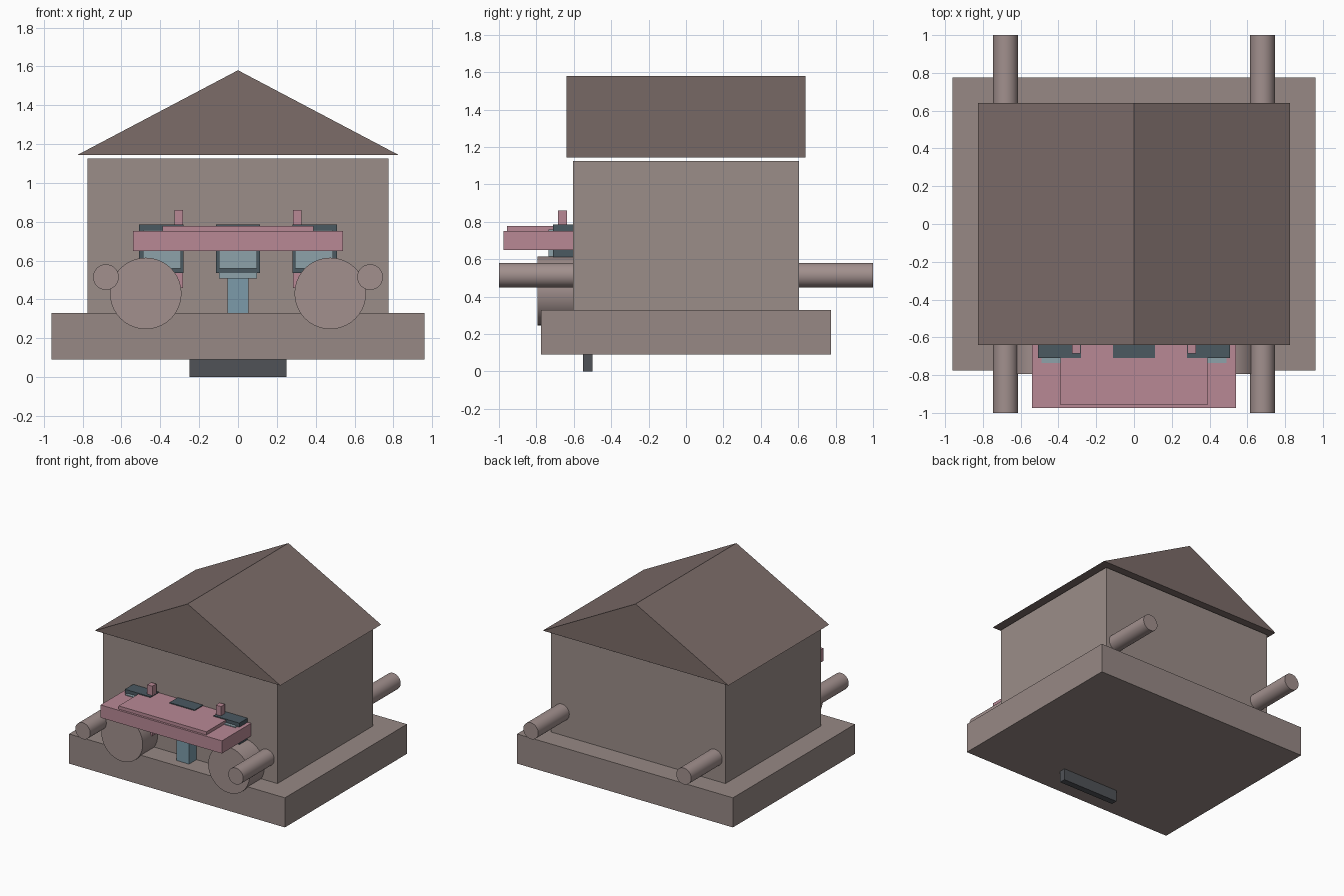
import bpy, bmesh, math
from mathutils import Matrix

if "Cube" in bpy.data.objects:
    bpy.data.objects.remove(bpy.data.objects["Cube"])


def material(name, rgb):
    m = bpy.data.materials.new(name)
    m.diffuse_color = (*rgb, 1)
    m.use_nodes = True
    m.node_tree.nodes["Principled BSDF"].inputs["Base Color"].default_value = m.diffuse_color
    return m


STONE = material("stone", (0.31, 0.25, 0.235))
WALL = material("wall", (0.33, 0.27, 0.25))
ROOF = material("roof", (0.20, 0.15, 0.14))
WOOD = material("log", (0.36, 0.28, 0.27))
PINK = material("pink", (0.48, 0.25, 0.30))
DARK = material("dark", (0.07, 0.10, 0.12))
BLACK = material("charcoal", (0.08, 0.085, 0.095))
BLUE = material("pale_blue", (0.27, 0.36, 0.40))
STEEL = material("steel_blue", (0.20, 0.33, 0.40))


def finish(name, bm, mat):
    bmesh.ops.recalc_face_normals(bm, faces=bm.faces)
    me = bpy.data.meshes.new(name)
    bm.to_mesh(me)
    bm.free()
    me.materials.append(mat)
    ob = bpy.data.objects.new(name, me)
    bpy.context.collection.objects.link(ob)
    return ob


def box(name, x, y, z, mat):
    bm = bmesh.new()
    bmesh.ops.create_cube(bm, size=1)
    for v in bm.verts:
        v.co = [a + (c + 0.5) * (b - a) for c, (a, b) in zip(v.co, (x, y, z))]
    return finish(name, bm, mat)


def rod(name, x, z, r, y0, y1, mat):
    # Cylinder lying along y
    bm = bmesh.new()
    mtx = Matrix.Translation((x, (y0 + y1) / 2, z)) @ Matrix.Rotation(math.pi / 2, 4, 'X')
    bmesh.ops.create_cone(bm, cap_ends=True, segments=40, radius1=r, radius2=r,
                          depth=y1 - y0, matrix=mtx)
    for f in bm.faces:
        f.smooth = len(f.verts) == 4
    for e in bm.edges:
        e.smooth = all(f.smooth for f in e.link_faces)
    return finish(name, bm, mat)


def span(c, half):
    return (c - half, c + half)


# Base, foot and house body
box("base_slab", (-0.96, 0.96), (-0.775, 0.775), (0.092, 0.33), STONE)
box("base_foot", (-0.25, 0.25), (-0.55, -0.50), (0, 0.092), BLACK)
box("house_body", (-0.775, 0.775), (-0.605, 0.605), (0.33, 1.125), WALL)

# Gabled roof floating just above the body
bm = bmesh.new()
tri = bm.faces.new([bm.verts.new(p) for p in
                    ((-0.825, -0.64, 1.145), (0.825, -0.64, 1.145), (0, -0.64, 1.58))])
ext = bmesh.ops.extrude_face_region(bm, geom=[tri], use_keep_orig=True)
for g in ext["geom"]:
    if isinstance(g, bmesh.types.BMVert):
        g.co.y = 0.64
finish("roof", bm, ROOF)

# Mirrored side parts
for s, side in ((-1, "left"), (1, "right")):
    rod(f"{side}_long_log", s * 0.68, 0.515, 0.066, -1, 1, WOOD)
    rod(f"{side}_drum", s * 0.475, 0.431, 0.184, -0.795, -0.60, WOOD)
    box(f"{side}_window_frame", span(s * 0.395, 0.114), (-0.71, -0.60), (0.535, 0.785), DARK)
    box(f"{side}_window_pane", span(s * 0.392, 0.098), (-0.735, -0.70), (0.56, 0.758), BLUE)
    box(f"{side}_peg", span(s * 0.305, 0.023), (-0.685, -0.635), (0.46, 0.86), PINK)

# Centre window and its stem
box("centre_frame", (-0.112, 0.112), (-0.71, -0.60), (0.535, 0.785), DARK)
box("centre_pane", (-0.097, 0.097), (-0.735, -0.70), (0.56, 0.758), BLUE)
box("stem_cap", (-0.097, 0.097), (-0.71, -0.60), (0.507, 0.535), BLUE)
box("stem", (-0.055, 0.055), (-0.70, -0.60), (0.33, 0.507), STEEL)

# Projecting shelf with raised top panel
box("shelf", (-0.54, 0.54), (-0.975, -0.60), (0.65, 0.752), PINK)
box("shelf_panel", (-0.39, 0.39), (-0.958, -0.60), (0.752, 0.778), PINK)
